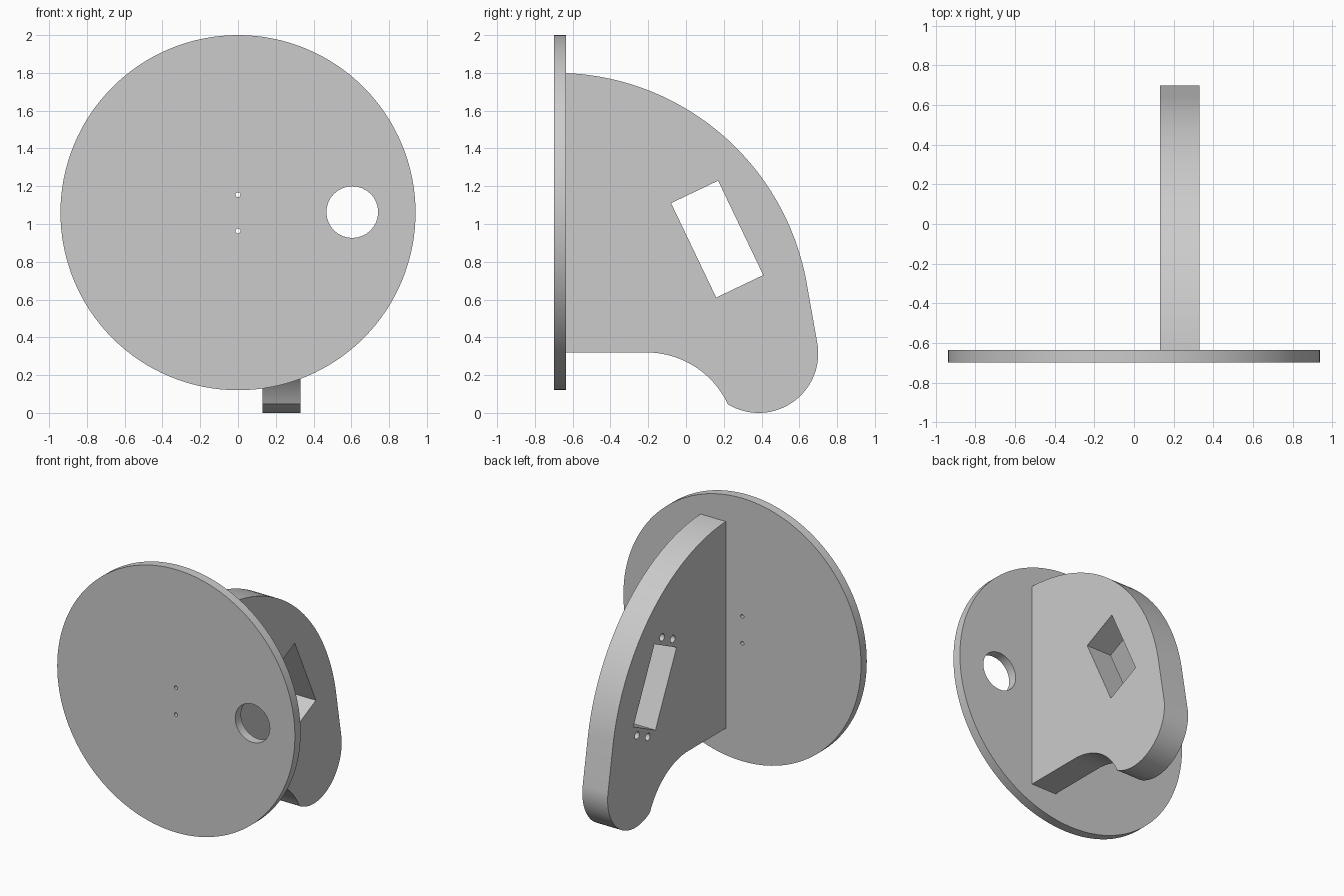
import bpy
import bmesh
from math import cos, sin, radians
from mathutils import Vector

cube = bpy.data.objects.get("Cube")
if cube:
    bpy.data.objects.remove(cube, do_unlink=True)

grey = bpy.data.materials.new("plain_grey")
grey.use_nodes = True
grey.diffuse_color = (0.6, 0.6, 0.6, 1)
grey.node_tree.nodes["Principled BSDF"].inputs["Base Color"].default_value = (0.6, 0.6, 0.6, 1)


def arc(cx, cy, r, start, end, steps):
    """Points along a circular arc, angles in degrees."""
    angles = [radians(start + (end - start) * i / steps) for i in range(steps + 1)]
    return [(cx + r * cos(a), cy + r * sin(a)) for a in angles]


def circle(cx, cy, r, steps=32):
    return arc(cx, cy, r, 0, 360, steps)[:-1]


def prism(name, outline, axis, low, high):
    """Extrude an outline of (x or y, z) points along the other level axis."""
    def place(p, depth):
        return (p[0], depth, p[1]) if axis == "y" else (depth, p[0], p[1])
    bm = bmesh.new()
    face = bm.faces.new([bm.verts.new(place(p, low)) for p in outline])
    result = bmesh.ops.extrude_face_region(bm, geom=[face])
    moved = [v for v in result["geom"] if isinstance(v, bmesh.types.BMVert)]
    bmesh.ops.translate(bm, verts=moved, vec=Vector(place((0, 0), high - low)))
    bmesh.ops.recalc_face_normals(bm, faces=bm.faces)
    mesh = bpy.data.meshes.new(name)
    bm.to_mesh(mesh)
    bm.free()
    mesh.materials.append(grey)
    obj = bpy.data.objects.new(name, mesh)
    bpy.context.collection.objects.link(obj)
    return obj


def activate(obj):
    bpy.ops.object.select_all(action="DESELECT")
    obj.select_set(True)
    bpy.context.view_layer.objects.active = obj


def cut(obj, cutters):
    """Subtract every cutter, then discard it."""
    for cutter in cutters:
        mod = obj.modifiers.new("cut", "BOOLEAN")
        mod.operation = "DIFFERENCE"
        mod.solver = "EXACT"
        mod.object = cutter
        activate(obj)
        bpy.ops.object.modifier_apply(modifier=mod.name)
        bpy.data.objects.remove(cutter, do_unlink=True)
    activate(obj)
    bpy.ops.object.shade_smooth_by_angle(angle=radians(30))


# Round front plate with a large hole and two pin holes
front, back = -0.70, -0.635
disc = prism("round_plate", circle(0, 1.06, 0.94, 128), "y", front, back)
holes = [(0.605, 1.063, 0.137), (0, 1.155, 0.013), (0, 0.963, 0.013)]
cut(disc, [prism("hole_cutter", circle(*h), "y", front - 0.1, back + 0.1) for h in holes])

# Upright bracket: large back curve, round foot, hollow underside
left, right = 0.13, 0.33
profile = [(back, 0.32)]
profile += arc(-0.69, 0.45, 1.35, 87.7, 11, 48)
profile += arc(0.385, 0.315, 0.315, 11, -122, 40)
profile += arc(-0.21, -0.157, 0.477, 25.7, 90, 24)
bracket = prism("bracket", profile, "x", left, right)

# Slanted window through the bracket, with blind screw holes past both ends
centre = Vector((0.165, 0.92))
along = Vector((0.43, -0.9)).normalized()
across = Vector((0.9, 0.43)).normalized()
signs = [(-1, -1), (-1, 1), (1, 1), (1, -1)]
window = [centre + along * (0.277 * a) + across * (0.138 * b) for a, b in signs]
cutters = [prism("window_cutter", window, "x", left - 0.1, right + 0.1)]
for a, b in signs:
    p = centre + along * (0.328 * a) + across * (0.067 * b)
    cutters.append(prism("screw_cutter", circle(p.x, p.y, 0.026, 24), "x", left - 0.1, left + 0.1))
cut(bracket, cutters)
